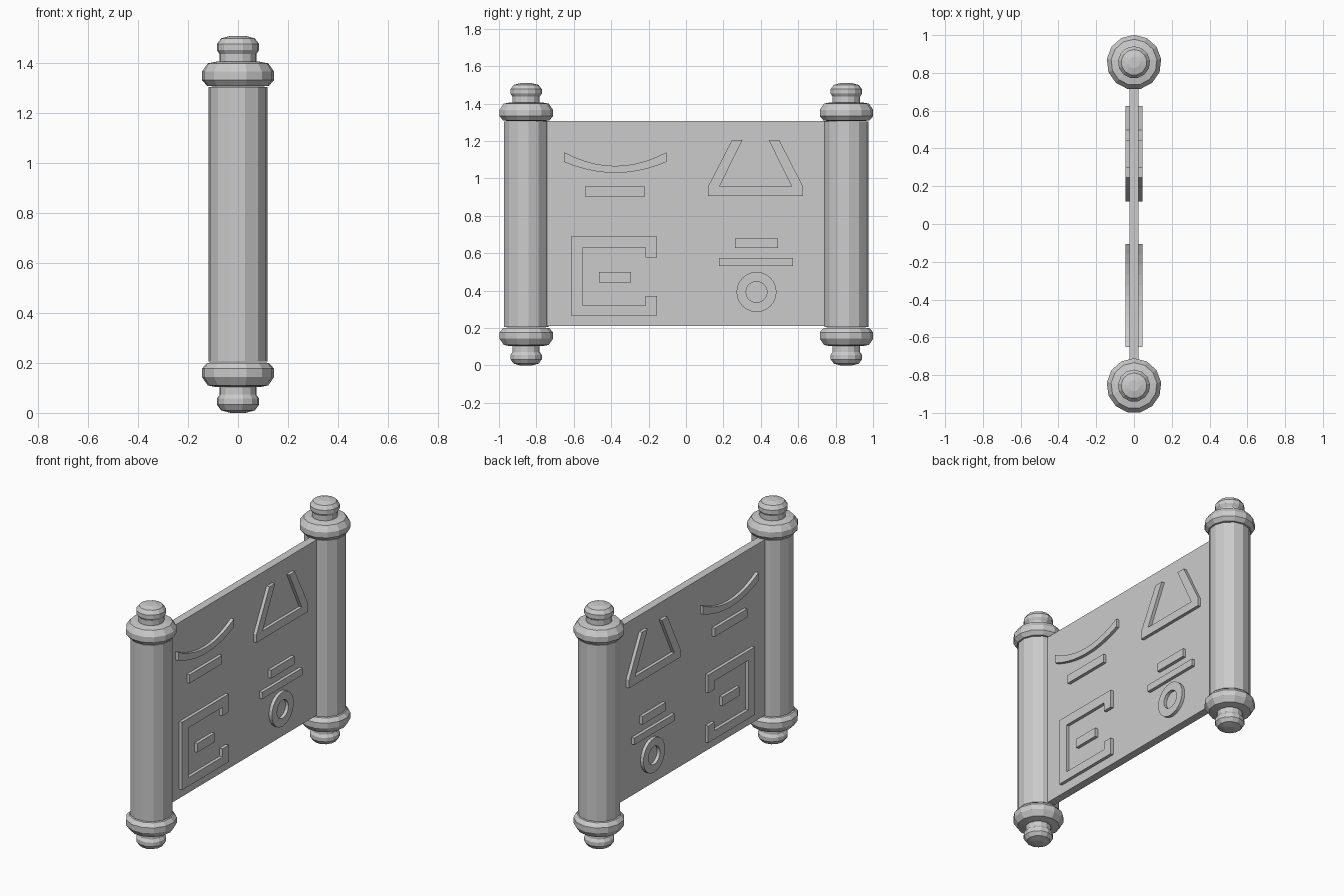
import bpy, bmesh
from math import sin, cos, pi

if "Cube" in bpy.data.objects:
    bpy.data.objects.remove(bpy.data.objects["Cube"])

SIDES = 13
ROD_Y = 0.856
MID_Z = 0.755
RELIEF = 0.045


def finish(bm, name):
    bmesh.ops.recalc_face_normals(bm, faces=bm.faces[:])
    me = bpy.data.meshes.new(name)
    bm.to_mesh(me)
    bm.free()
    ob = bpy.data.objects.new(name, me)
    bpy.context.collection.objects.link(ob)
    return ob


def lathe(name, profile, y):
    """Closed turned part from (radius, z) points; one corner faces +y."""
    bm = bmesh.new()
    rings = [[bm.verts.new((r * sin(2 * pi * i / SIDES), y + r * cos(2 * pi * i / SIDES), z))
              for i in range(SIDES)] for r, z in profile]
    for a, b in zip(rings, rings[1:]):
        for i in range(SIDES):
            j = (i + 1) % SIDES
            bm.faces.new((a[i], a[j], b[j], b[i]))
    bm.faces.new(rings[0])
    bm.faces.new(rings[-1])
    return finish(bm, name)


def thicken(bm, name, half):
    geo = bmesh.ops.extrude_face_region(bm, geom=bm.faces[:])
    moved = [g for g in geo["geom"] if isinstance(g, bmesh.types.BMVert)]
    bmesh.ops.translate(bm, verts=moved, vec=(2 * half, 0, 0))
    return finish(bm, name)


def plate(name, outline, half=RELIEF):
    """Flat (y, z) outline thickened evenly to both sides of x = 0."""
    bm = bmesh.new()
    bm.faces.new([bm.verts.new((-half, y, z)) for y, z in outline])
    return thicken(bm, name, half)


def bar(name, y0, y1, z0, z1, half=RELIEF):
    return plate(name, [(y0, z0), (y1, z0), (y1, z1), (y0, z1)], half)


def band(name, lower, upper, closed=False):
    """Strip between two matching (y, z) curves."""
    bm = bmesh.new()
    a, b = [[bm.verts.new((-RELIEF, y, z)) for y, z in c] for c in (lower, upper)]
    n = len(a)
    for i in range(n if closed else n - 1):
        j = (i + 1) % n
        bm.faces.new((a[i], a[j], b[j], b[i]))
    return thicken(bm, name, RELIEF)


# Rollers with collars and knobs, profiles as heights above the middle
collar = [(0.105, 0.553), (0.125, 0.555), (0.145, 0.578), (0.145, 0.612),
          (0.122, 0.645), (0.085, 0.652)]
knob = [(0.074, 0.64), (0.074, 0.682), (0.085, 0.698), (0.085, 0.722),
        (0.068, 0.745), (0.03, 0.755)]
for side, s in (("left", -1), ("right", 1)):
    y = s * ROD_Y
    lathe(side + "_roller", [(0.12, 0.205), (0.12, 1.305)], y)
    for end, e in (("top", 1), ("bottom", -1)):
        for part, prof in (("collar", collar), ("knob", knob)):
            lathe(f"{side}_{end}_{part}", [(r, MID_Z + e * z) for r, z in prof], y)

# Sheet stretched between the rollers
bar("sheet", -0.8, 0.8, 0.21, 1.306, 0.025)

# Raised ornaments, passing through both faces of the sheet
steps = [i / 5 - 1 for i in range(11)]
band("curved_ornament",
     [(-0.378 + 0.273 * t, 1.03 + 0.058 * t * t) for t in steps],
     [(-0.378 + 0.273 * t, 1.067 + 0.073 * t * t) for t in steps])
for i, b in enumerate([(-0.54, -0.22, 0.904, 0.957), (-0.465, -0.294, 0.444, 0.5),
                       (0.262, 0.492, 0.628, 0.679), (0.176, 0.572, 0.532, 0.575)]):
    bar(f"bar_ornament_{i + 1}", *b)
plate("open_frame_ornament", [
    (-0.615, 0.267), (-0.155, 0.267), (-0.155, 0.372), (-0.217, 0.372),
    (-0.217, 0.321), (-0.55, 0.321), (-0.55, 0.631), (-0.217, 0.631),
    (-0.217, 0.577), (-0.155, 0.577), (-0.155, 0.69), (-0.615, 0.69)])
half = [(0.254, 0.906), (0.254, 0.957), (0.126, 1.206), (0.07, 1.206), (0.193, 0.957)]
plate("open_wedge_ornament", [(0.372 + y, z) for y, z in half]
      + [(0.372 - y, z) for y, z in reversed(half)])
ring = [(cos(2 * pi * i / 24), sin(2 * pi * i / 24)) for i in range(24)]
band("ring_ornament", *[[(0.377 + r * c, 0.393 + r * s) for c, s in ring]
                        for r in (0.056, 0.107)], closed=True)
